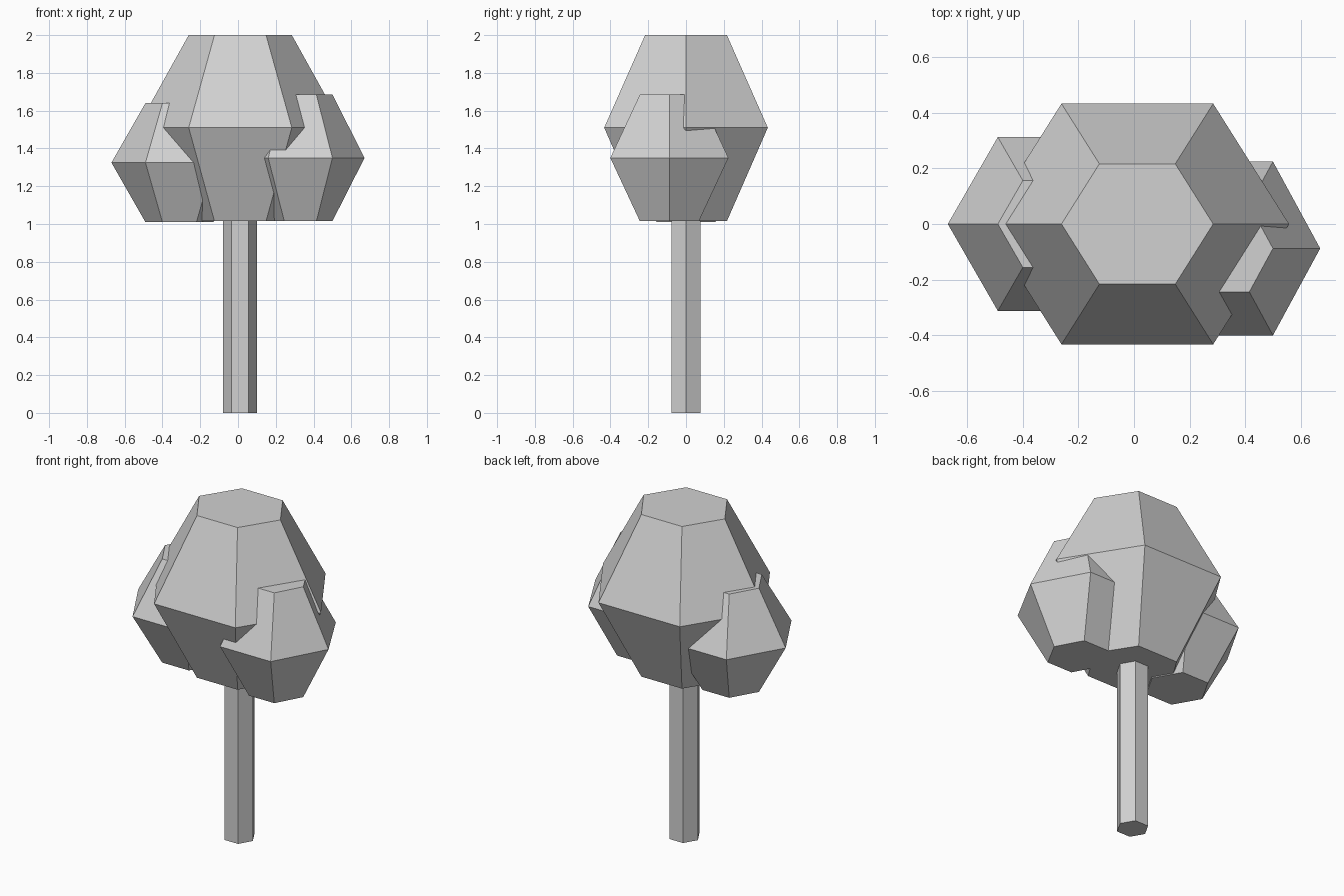
import bpy, bmesh, math

if "Cube" in bpy.data.objects:
    bpy.data.objects.remove(bpy.data.objects["Cube"])

SIDES = 6

grey = bpy.data.materials.new("plain grey")
grey.diffuse_color = (0.64, 0.64, 0.64, 1)
grey.use_nodes = True
grey.node_tree.nodes["Principled BSDF"].inputs["Base Color"].default_value = grey.diffuse_color


def hex_solid(name, centre, rings):
    """Stack of hexagonal rings (z, x radius, y radius), capped at both ends."""
    bm = bmesh.new()
    loops = []
    for z, rx, ry in rings:
        loops.append([bm.verts.new((centre[0] + rx * math.cos(i * math.tau / SIDES),
                                    centre[1] + ry * math.sin(i * math.tau / SIDES), z))
                      for i in range(SIDES)])
    for low, high in zip(loops, loops[1:]):
        for i in range(SIDES):
            j = (i + 1) % SIDES
            bm.faces.new((low[i], low[j], high[j], high[i]))
    bm.faces.new(loops[0][::-1])
    bm.faces.new(loops[-1])
    mesh = bpy.data.meshes.new(name)
    bm.to_mesh(mesh)
    bm.free()
    mesh.materials.append(grey)
    obj = bpy.data.objects.new(name, mesh)
    bpy.context.collection.objects.link(obj)
    return obj


def crown(name, centre, bottom, middle, top, rx, ry):
    """Foliage clump: widest at the middle, half as wide at both ends."""
    return hex_solid(name, centre, [(bottom, rx / 2, ry / 2),
                                    (middle, rx, ry),
                                    (top, rx / 2, ry / 2)])


# Trunk
hex_solid("trunk", (0.01, 0), [(0, 0.09, 0.09), (1.05, 0.09, 0.09)])

# Foliage: one large clump and a smaller one on each side
crown("main_crown", (0.012, 0), 1.015, 1.51, 2.0, 0.546, 0.5)
crown("left_crown", (-0.31, 0), 1.01, 1.325, 1.64, 0.36, 0.361)
crown("right_crown", (0.33, -0.088), 1.015, 1.35, 1.685, 0.34, 0.361)
